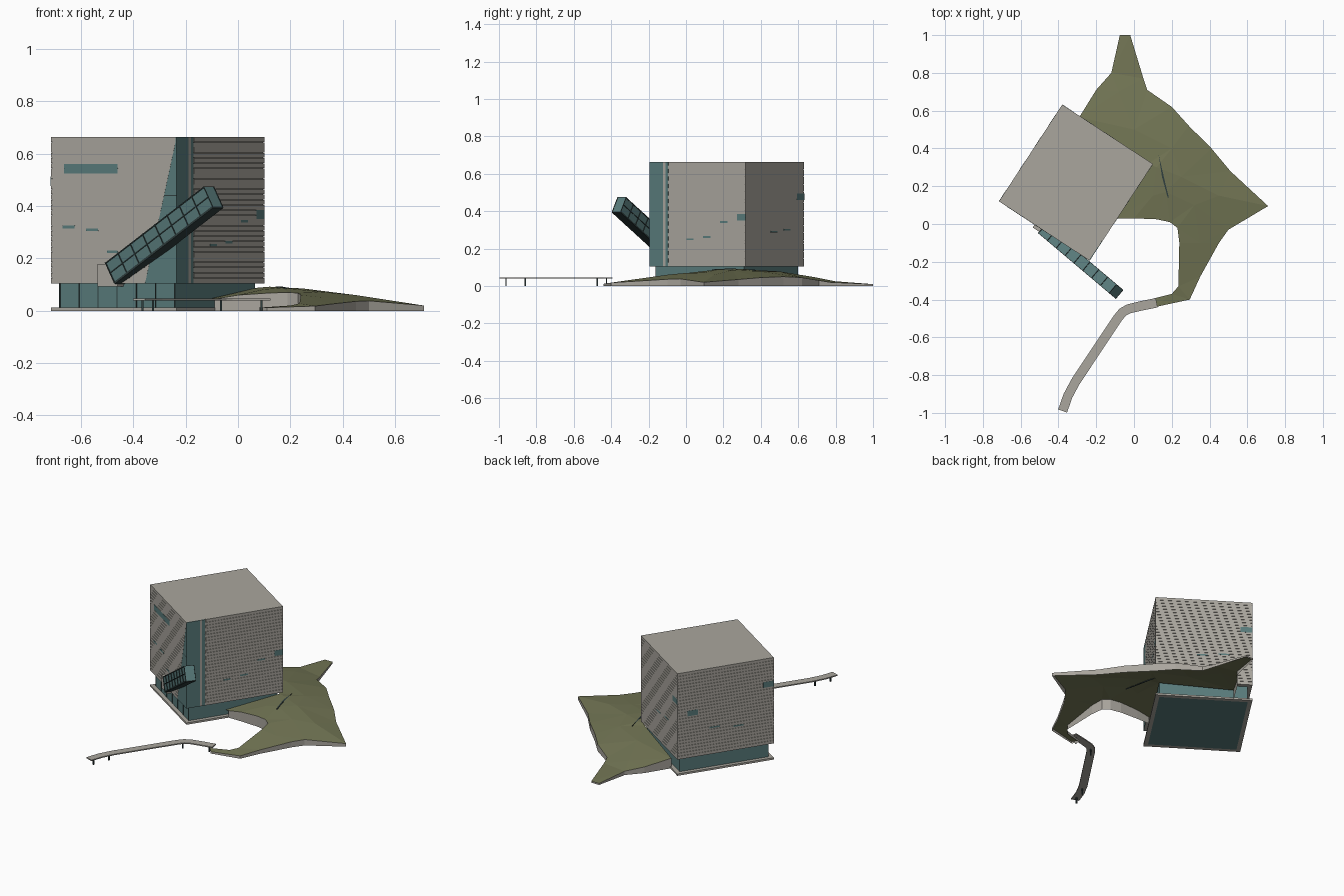
import bpy, bmesh
from math import radians
from mathutils import Vector, Matrix
from mathutils.geometry import delaunay_2d_cdt

if "Cube" in bpy.data.objects:
    bpy.data.objects.remove(bpy.data.objects["Cube"])


def mat(name, c):
    m = bpy.data.materials.new(name)
    m.diffuse_color = (*c, 1)
    m.use_nodes = True
    m.node_tree.nodes["Principled BSDF"].inputs["Base Color"].default_value = m.diffuse_color
    return m


STONE = mat("stone", (.40, .38, .34))
GLASS = mat("glass", (.10, .20, .20))
DARK = mat("dark_frame", (.03, .05, .05))
GRASS = mat("grass", (.17, .18, .09))


def finish(name, bm, *mats):
    bmesh.ops.recalc_face_normals(bm, faces=bm.faces[:])
    me = bpy.data.meshes.new(name)
    bm.to_mesh(me)
    bm.free()
    for m in mats:
        me.materials.append(m)
    ob = bpy.data.objects.new(name, me)
    bpy.context.collection.objects.link(ob)
    return ob


def add_loft(bm, a, b):
    """Closed solid between two matching polygons."""
    va, vb = [bm.verts.new(p) for p in a], [bm.verts.new(p) for p in b]
    bm.faces.new(va[::-1])
    bm.faces.new(vb)
    n = len(va)
    for i in range(n):
        j = (i + 1) % n
        bm.faces.new((va[i], va[j], vb[j], vb[i]))


# tower frame: u runs along the front face, v runs to the back
W, D, Z0, Z1 = .574, .612, .105, .663
A = Vector((-.715, .12, 0))
rot = Matrix.Rotation(radians(-33.2), 3, 'Z')
U, V, Z = rot @ Vector((1, 0, 0)), rot @ Vector((0, 1, 0)), Vector((0, 0, 1))


def tower_box(name, u0, u1, v0, v1, z0, z1, m):
    bm = bmesh.new()
    q = [A + U * a + V * b for a, b in ((u0, v0), (u1, v0), (u1, v1), (u0, v1))]
    add_loft(bm, [p + Z * z0 for p in q], [p + Z * z1 for p in q])
    return finish(name, bm, m)


# side -> origin, direction along the wall, outward normal, length
SIDES = {"front": (A, U, -V, W), "right": (A + U * W, V, U, D),
         "back": (A + U * W + V * D, -U, V, W), "left": (A + V * D, -V, -U, D)}


def add_panel(bm, side, pts, d0, d1):
    o, s, n, _ = SIDES[side]
    add_loft(bm, [o + s * a + Z * z + n * d0 for a, z in pts],
             [o + s * a + Z * z + n * d1 for a, z in pts])


def rect(a, b, z0, z1):
    return [(a, z0), (b, z0), (b, z1), (a, z1)]


# tower core, plinth and recessed glass ground floor
G = .004
tower_box("tower_core", G, W - G, G, D - G, Z0, Z1, STONE)
E = .025
tower_box("ground_floor_glass", E, W - E, E, D - E, 0, Z0, GLASS)
for i, r in enumerate(((0, W, 0, E), (0, W, D - E, D), (0, E, E, D - E), (W - E, W, E, D - E))):
    tower_box(f"plinth_edge_{i}", *r, 0, .012, STONE)


def slant(z):
    return .43 + (W - .43) * (z - Z0) / (Z1 - Z0)


# stone courses separated by thin grooves on all four walls
N = 28
h = (Z1 - Z0) / N
for side, (_, _, _, L) in SIDES.items():
    bm = bmesh.new()
    for i in range(N):
        a, b = Z0 + i * h + (.0015 if i else 0), Z0 + (i + 1) * h
        if side == "front":
            pts = [(0, a), (slant(a), a), (slant(b), b), (0, b)]
        elif side == "right":
            pts = rect(.118 + .006 * (i % 2), L, a, b)
        else:
            pts = rect(G, L - G if side == "left" else L, a, b)
        add_panel(bm, side, pts, -G, 0)
    finish(side + "_stone_courses", bm, STONE)

# glazed corner
bm = bmesh.new()
add_panel(bm, "front", [(.43, Z0), (W, Z0), (W, Z1)], -G, -.0005)
add_panel(bm, "right", rect(0, .085, Z0, Z1), -G, -.0005)
add_panel(bm, "right", rect(.1, .118, Z0, Z1), -G, -.0005)
finish("corner_glass", bm, GLASS)
bm = bmesh.new()
add_panel(bm, "right", rect(.085, .1, Z0, Z1), -G, 0)
finish("corner_stone_strip", bm, STONE)
bm = bmesh.new()
add_panel(bm, "front", rect(slant(.44), W, .438, .442), -G, .0005)
for k in range(7):
    s = E + k * (W - 2 * E) / 6
    add_panel(bm, "front", rect(s - .002, s + .002, .012, Z0), -E, -E + .002)
finish("window_mullions", bm, DARK)

# scattered slit windows: start, end, bottom, top along each wall
WINDOWS = {"front": [(.06, .305, .525, .56), (.054, .108, .315, .325),
                     (.161, .215, .305, .315), (.257, .305, .221, .23)],
           "right": [(.235, .28, .245, .255), (.34, .39, .257, .267),
                     (.45, .497, .337, .347), (.557, D, .35, .385)],
           "back": [(.246, .31, .285, .294), (.374, .437, .297, .306), (.504, W, .46, .495)],
           "left": [(.064, .13, .375, .41), (.205, .27, .273, .282),
                    (.355, .42, .256, .265), (.545, D, .477, .513)]}
for side, rows in WINDOWS.items():
    bm = bmesh.new()
    for r in rows:
        add_panel(bm, side, rect(*r), -G, .0008)
    finish(side + "_slit_windows", bm, GLASS)

# rising glass stair tube with its frame and foot block
P, Q = Vector((-.47, -.04, .145)), Vector((-.095, -.357, .435))
axis = (Q - P).normalized()
side_dir = axis.cross(Z).normalized()
up = side_dir.cross(axis)


def tube_bar(bm, t0, t1, a0, a1, b0, b1):
    q = [side_dir * a + up * b for a, b in ((a0, b0), (a1, b0), (a1, b1), (a0, b1))]
    add_loft(bm, [P + axis * t0 + p for p in q], [P + axis * t1 + p for p in q])


T, hw, hh, f = (Q - P).length, .028, .043, .003
bm = bmesh.new()
tube_bar(bm, 0, T, -hw, hw, -hh, hh)
finish("stair_tube_glass", bm, GLASS)
bm = bmesh.new()
for k in range(9):
    t = T * k / 8
    tube_bar(bm, t - .002, t + .002, -hw - f, hw + f, hh, hh + f)
    for s in (-1, 1):
        tube_bar(bm, t - .002, t + .002, s * hw, s * (hw + f), -hh, hh)
for s in (-1, 1):
    for b in (-hh, 0, hh):
        tube_bar(bm, 0, T, s * hw, s * (hw + f), b - .002, b + .002)
tube_bar(bm, 0, T, -hw - f, hw + f, -hh - .006, -hh)
finish("stair_tube_frame", bm, DARK)
tower_box("stair_tube_foot", .225, .315, -.018, .04, .092, .178, STONE)

# landscape roof: outer rim first, last three points tuck against the tower
rim = [(-.29, .565, .065), (-.2, .71, .04), (-.12, .8, .025), (-.075, 1, .01), (-.02, 1, .01),
       (.05, .77, .02), (.07, .71, .03), (.2, .62, .045), (.29, .52, .05), (.41, .4, .045),
       (.51, .28, .035), (.71, .095, .02), (.5, -.03, .038), (.45, -.1, .036), (.35, -.28, .025),
       (.295, -.4, .018), (.11, -.44, .012), (.08, -.4, .012), (.2, -.37, .02), (.235, -.33, .028),
       (.24, -.1, .06), (.23, -.02, .068), (.19, .01, .07), (.12, .025, .068), (0, .03, .06),
       (-.09, .03, .045), (-.11, .03, .045), (.075, .32, .088)]
ridge = [(.12, .3, .092), (.17, .17, .088), (.25, .25, .085), (.32, .1, .072), (0, .5, .078),
         (.2, .4, .078), (-.08, .7, .045), (.35, -.1, .048), (.1, .15, .082), (.45, .15, .06)]
pts = [Vector(p) for p in rim + ridge]
n = len(rim)
co, _, faces, orig, _, _ = delaunay_2d_cdt([p.xy for p in pts],
                                           [(i, (i + 1) % n) for i in range(n)],
                                           [list(range(n))], 1, 1e-5)
bm = bmesh.new()
vs = [bm.verts.new((c.x, c.y, pts[o[0]].z if o else .06)) for c, o in zip(co, orig)]
for fc in faces:
    bm.faces.new([vs[i] for i in fc])
finish("grass_hill", bm, GRASS)
bm = bmesh.new()
top = [bm.verts.new(p) for p in rim[:-2]]
low = [bm.verts.new((x, y, 0)) for x, y, _ in rim[:-2]]
for i in range(len(top) - 1):
    bm.faces.new((top[i], top[i + 1], low[i + 1], low[i]))
finish("hill_skirt_wall", bm, STONE)

# narrow skylight slit on the crest
bm = bmesh.new()
slit = [Vector(p) for p in ((.13, .37, .083), (.165, .22, .088), (.185, .14, .084),
                            (.178, .14, .084), (.148, .25, .088))]
add_loft(bm, slit, [p + Z * .005 for p in slit])
finish("crest_skylight", bm, DARK)

# winding footbridge with thin posts
path = [Vector((x, y, 0)) for x, y in ((.12, -.417), (.03, -.435), (-.03, -.45), (-.06, -.467),
                                       (-.085, -.497), (-.31, -.835), (-.35, -.91), (-.378, -.99))]
bm = bmesh.new()
sections = []
for i, p in enumerate(path):
    t = (path[min(i + 1, len(path) - 1)] - path[max(i - 1, 0)]).normalized()
    s = t.cross(Z) * .025
    sections.append([bm.verts.new(q) for q in (p + s + Z * .039, p - s + Z * .039,
                                               p - s + Z * .046, p + s + Z * .046)])
for a, b in zip(sections, sections[1:]):
    for k in range(4):
        bm.faces.new((a[k], a[(k + 1) % 4], b[(k + 1) % 4], b[k]))
bm.faces.new(sections[0])
bm.faces.new(sections[-1])
finish("footbridge_deck", bm, STONE)
bm = bmesh.new()
for x, y in ((-.365, -.962), (-.325, -.86), (-.065, -.475), (.09, -.425)):
    bmesh.ops.create_cube(bm, size=1, matrix=Matrix.Translation((x, y, .02))
                          @ Matrix.Diagonal((.007, .007, .04, 1)))
finish("footbridge_posts", bm, DARK)
